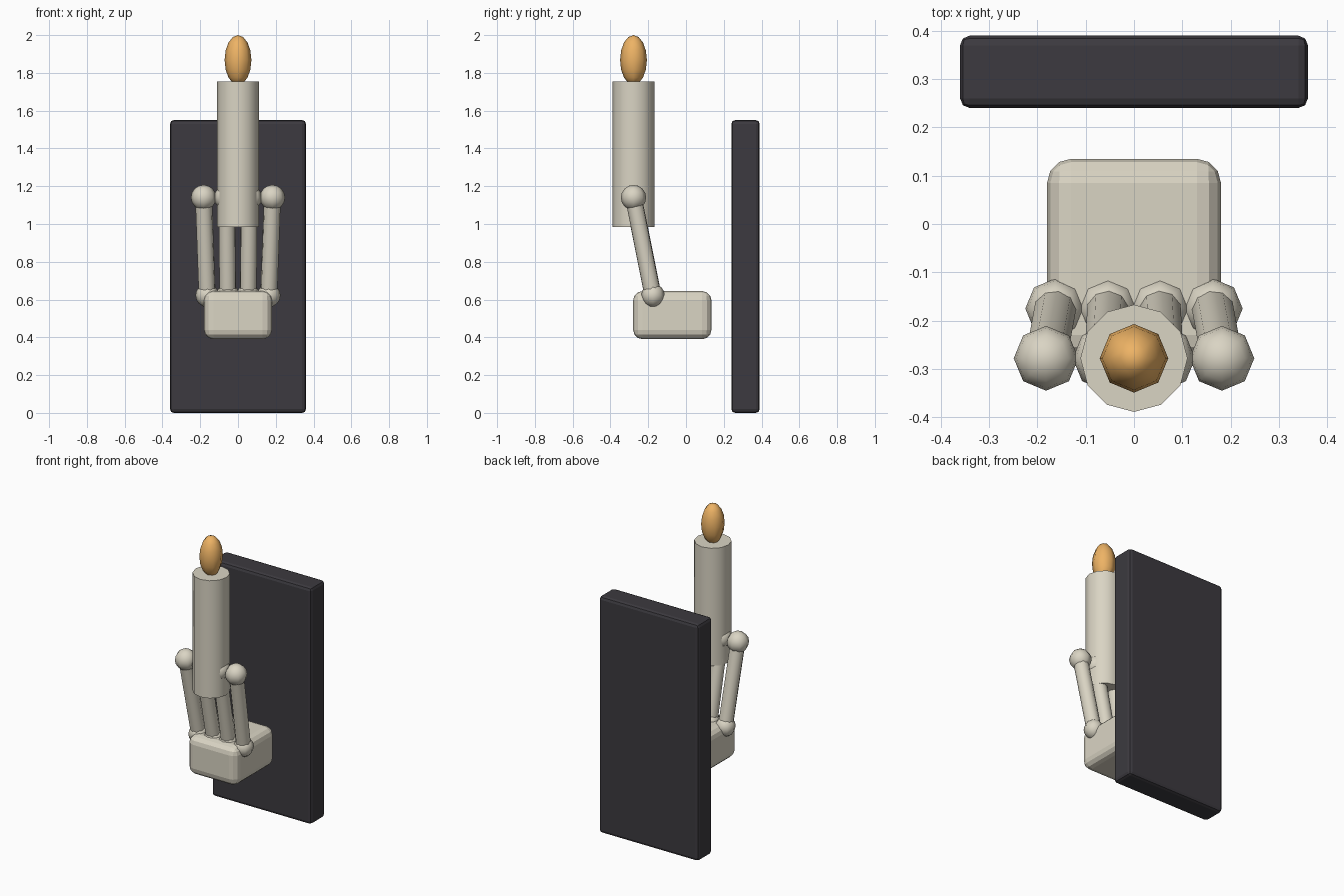
import bpy, math
from mathutils import Vector

if "Cube" in bpy.data.objects:
    bpy.data.objects.remove(bpy.data.objects["Cube"])


def material(name, rgb):
    m = bpy.data.materials.new(name)
    m.diffuse_color = (*rgb, 1)
    m.use_nodes = True
    m.node_tree.nodes["Principled BSDF"].inputs["Base Color"].default_value = m.diffuse_color
    return m


wax = material("wax", (0.70, 0.66, 0.55))
dark = material("dark_plate", (0.045, 0.042, 0.05))
fire = material("fire", (0.85, 0.45, 0.13))


def finish(name, mat, smooth=True):
    ob = bpy.context.object
    ob.name = name
    ob.data.materials.append(mat)
    if smooth:
        bpy.ops.object.shade_smooth_by_angle(angle=math.radians(60))
    return ob


def box(name, lo, hi, bevel, segments, mat):
    lo, hi = Vector(lo), Vector(hi)
    bpy.ops.mesh.primitive_cube_add(size=1, location=(lo + hi) / 2)
    ob = finish(name, mat, False)
    ob.scale = hi - lo
    bpy.ops.object.transform_apply(location=False, rotation=False, scale=True)
    mod = ob.modifiers.new("bevel", "BEVEL")
    mod.width, mod.segments = bevel, segments


def ball(name, centre, radii, mat):
    bpy.ops.mesh.primitive_uv_sphere_add(segments=8, ring_count=8, radius=1, location=centre)
    bpy.context.object.scale = radii
    bpy.ops.object.transform_apply(location=False, rotation=False, scale=True)
    finish(name, mat)


def rod(name, a, b, radius, sides, mat):
    a, b = Vector(a), Vector(b)
    d = b - a
    bpy.ops.mesh.primitive_cylinder_add(vertices=sides, radius=radius, depth=d.length, location=(a + b) / 2)
    bpy.context.object.rotation_euler = d.to_track_quat('Z', 'Y').to_euler()
    finish(name, mat)


# Wall plate and palm
box("back_plate", (-0.36, 0.24, 0), (0.36, 0.39, 1.55), 0.02, 2, dark)
box("palm", (-0.18, -0.28, 0.39), (0.18, 0.135, 0.645), 0.05, 3, wax)

# Four fingers: knuckle, rod and fingertip
for i, (xk, xt) in enumerate(((-0.163, -0.182), (-0.054, -0.06), (0.054, 0.06), (0.163, 0.182))):
    knuckle, tip = (xk, -0.175, 0.622), (xt, -0.278, 1.14)
    ball(f"knuckle_{i}", knuckle, (0.062,) * 3, wax)
    rod(f"finger_{i}", knuckle, tip, 0.045, 10, wax)
    ball(f"fingertip_{i}", tip, (0.067,) * 3, wax)

# Candle and flame
rod("candle", (0, -0.278, 0.985), (0, -0.278, 1.755), 0.111, 12, wax)
ball("flame", (0, -0.278, 1.868), (0.071, 0.071, 0.132), fire)
